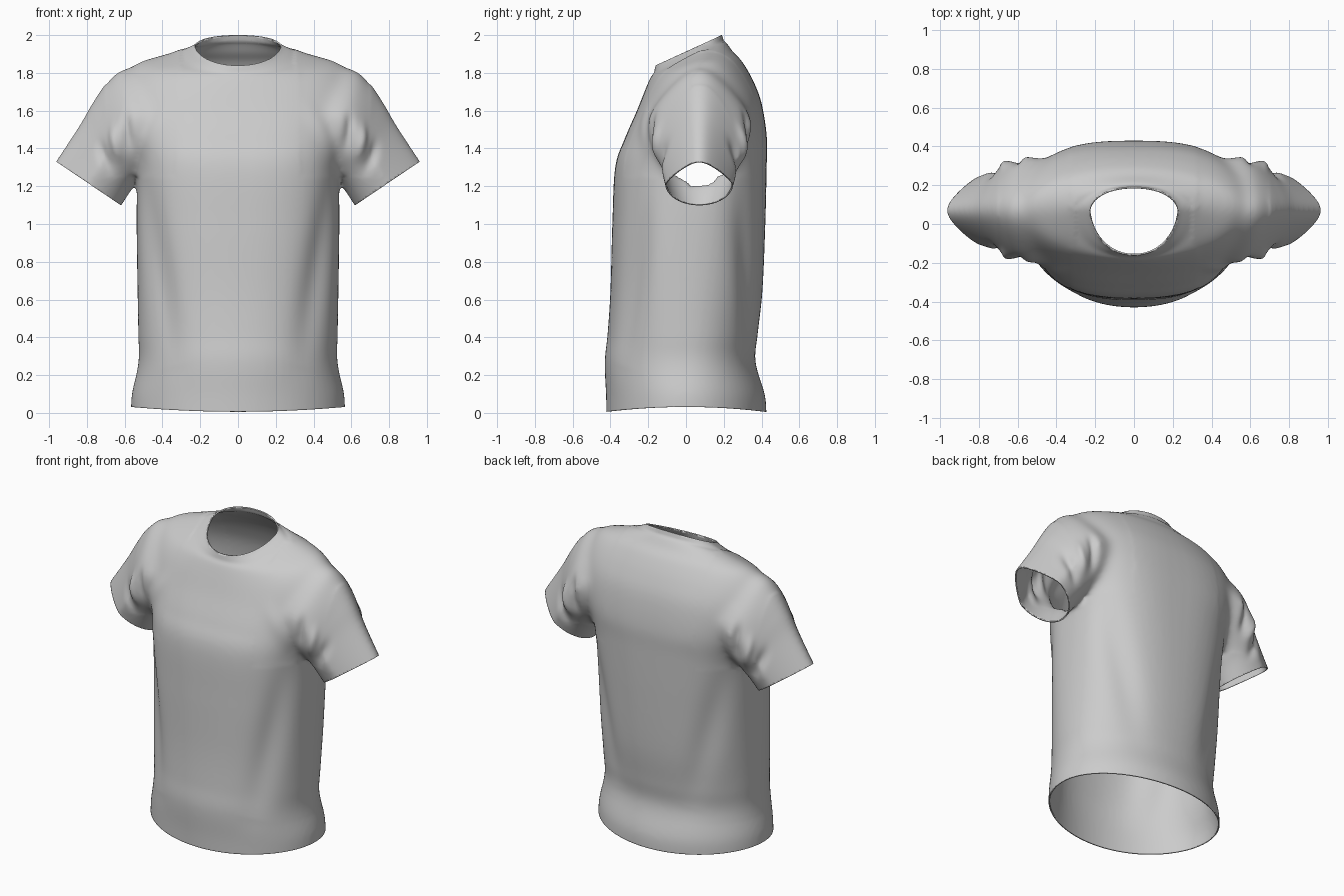
import bpy, bmesh, math
from mathutils import Vector

if "Cube" in bpy.data.objects:
    bpy.data.objects.remove(bpy.data.objects["Cube"])

N = 72


def spline(rows, steps=6):
    """Catmull-Rom interpolation through rows of ring parameters."""
    rows = [Vector(r) for r in rows]
    out = []
    for i in range(len(rows) - 1):
        p0, p1 = rows[max(i - 1, 0)], rows[i]
        p2, p3 = rows[i + 1], rows[min(i + 2, len(rows) - 1)]
        for k in range(steps):
            t = k / steps
            out.append(0.5 * (2 * p1 + (p2 - p0) * t
                              + (2 * p0 - 5 * p1 + 4 * p2 - p3) * t * t
                              + (3 * p1 - p0 - 3 * p2 + p3) * t ** 3))
    return out + [rows[-1]]


def power(v, e):
    return math.copysign(abs(v) ** (2 / e), v)


def loft(bm, rings):
    """Closed tube through the rings, capped at both ends."""
    loops = [[bm.verts.new(p) for p in r] for r in rings]
    faces = []
    for a, b in zip(loops, loops[1:]):
        for i in range(N):
            j = (i + 1) % N
            faces.append(bm.faces.new((a[i], a[j], b[j], b[i])))
    faces += [bm.faces.new(loops[0]), bm.faces.new(loops[-1])]
    bmesh.ops.recalc_face_normals(bm, faces=faces)


def torso_ring(q):
    hw, yf, yb, yc, zf, zs, zb, e = q
    pts = []
    for i in range(N):
        a = math.tau * i / N
        c, s = power(math.cos(a), e), power(math.sin(a), e)
        y_end, z_end = (yb, zb) if s > 0 else (yf, zf)
        pts.append((hw * c, yc + (y_end - yc) * abs(s), zs + (z_end - zs) * abs(s)))
    return pts


def sleeve_ring(q, side):
    """Teardrop section, narrow along the top edge."""
    xt, zt, xb, zb, yf, yb = q
    pts = []
    for i in range(N):
        a = math.tau * i / N
        c, s = math.cos(a), math.sin(a)
        pts.append((side * ((xt + xb) / 2 + (xt - xb) / 2 * c),
                    (yf + yb) / 2 + (yb - yf) / 2 * s * (1 - .45 * max(c, 0)),
                    (zt + zb) / 2 + (zt - zb) / 2 * c))
    return pts


# torso: half width, front y, back y, side y, front z, side z, back z, roundness
torso = [
    (.567, -.42, .425, 0, -.08, -.08, -.08, 2),
    (.562, -.423, .42, 0, .08, .08, .08, 2),
    (.527, -.43, .368, 0, .27, .27, .27, 2.1),
    (.528, -.415, .38, 0, .42, .42, .42, 2.15),
    (.532, -.40, .405, 0, .65, .65, .65, 2.25),
    (.537, -.39, .42, .01, 1.0, 1.0, 1.0, 2.45),
    (.537, -.375, .427, .04, 1.3, 1.3, 1.3, 2.7),
    (.565, -.325, .428, .07, 1.45, 1.45, 1.46, 2.75),
    (.605, -.26, .40, .08, 1.60, 1.62, 1.64, 2.5),
    (.605, -.22, .355, .08, 1.70, 1.755, 1.76, 2.2),
    (.545, -.195, .297, .08, 1.76, 1.85, 1.86, 2),
    (.43, -.18, .25, .08, 1.79, 1.885, 1.91, 2),
    (.32, -.17, .225, .08, 1.81, 1.915, 1.945, 2),
    (.236, -.164, .205, .08, 1.825, 1.945, 1.97, 2.1),
    (.210, -.16, .19, .08, 1.845, 1.97, 2.0, 2.1),
    (.200, -.16, .18, .08, 1.91, 2.03, 2.07, 2.1),
]
# sleeve: top x, top z, bottom x, bottom z, front y, back y
sleeve = [
    (.42, 1.78, .36, 1.38, -.17, .30),
    (.60, 1.825, .46, 1.29, -.205, .35),
    (.69, 1.755, .53, 1.23, -.195, .345),
    (.77, 1.64, .55, 1.20, -.165, .315),
    (.84, 1.52, .575, 1.165, -.14, .285),
    (.965, 1.33, .62, 1.095, -.11, .25),
    (.999, 1.28, .654, 1.045, -.10, .24),
]

bm = bmesh.new()
loft(bm, [torso_ring(q) for q in spline(torso)])
for side in (1, -1):
    loft(bm, [sleeve_ring(q, side) for q in spline(sleeve)])
mesh = bpy.data.meshes.new("shirt")
bm.to_mesh(mesh)
bm.free()
shirt = bpy.data.objects.new("shirt", mesh)
bpy.context.collection.objects.link(shirt)

# fuse torso and sleeves into one skin
rm = shirt.modifiers.new("fuse", 'REMESH')
rm.mode = 'VOXEL'
rm.voxel_size = 0.013
fused = bpy.data.meshes.new_from_object(
    shirt.evaluated_get(bpy.context.evaluated_depsgraph_get()))
shirt.modifiers.clear()
shirt.data = fused

bm = bmesh.new()
bm.from_mesh(fused)


def smooth(verts, times):
    for _ in range(times):
        bmesh.ops.smooth_vert(bm, verts=verts, factor=0.5,
                              use_axis_x=True, use_axis_y=True, use_axis_z=True)


# relax everything a little, the shoulder joints more
smooth(bm.verts[:], 5)
smooth([v for v in bm.verts if .33 < abs(v.co.x) < .70 and v.co.z > 1.25], 35)
bm.normal_update()

# cloth folds, mirrored: start, end, radius, height
folds = [
    ((.56, -.2, 1.30), (.62, -.2, 1.68), .030, -.024),
    ((.61, -.18, 1.25), (.71, -.16, 1.62), .030, .022),
    ((.65, -.16, 1.22), (.79, -.12, 1.52), .030, -.020),
    ((.57, .33, 1.28), (.63, .34, 1.68), .030, -.024),
    ((.62, .32, 1.24), (.72, .30, 1.62), .030, .022),
    ((.66, .29, 1.20), (.80, .25, 1.52), .030, -.020),
    ((.50, -.22, 1.25), (.34, -.33, .25), .090, -.025),
    ((.48, .29, 1.25), (.28, .37, .30), .090, -.022),
    ((.54, -.20, 1.34), (.36, -.27, 1.68), .050, .012),
]
folds = [(Vector(a), Vector(b) - Vector(a), r, h) for a, b, r, h in folds]
neck_co, neck_no = Vector((0, -.16, 1.84)), Vector((0, -.16, .35)).normalized()
moves = []
for v in bm.verts:
    p = Vector((abs(v.co.x), v.co.y, v.co.z))
    d = 0
    for a, ab, r, h in folds:
        t = min(max((p - a).dot(ab) / ab.length_squared, 0), 1)
        fade = .15 + .85 * math.sin(math.pi * t)
        d += h * fade * math.exp(-((p - a - ab * t).length / r) ** 2)
    # stitched groove below the collar
    if p.x < .3 and p.z > 1.75:
        d -= .004 * math.exp(-(((p - neck_co).dot(neck_no) + .03) / .01) ** 2)
    moves.append(v.normal * d)
for v, m in zip(bm.verts, moves):
    v.co += m


def cut(co, no, inside):
    """Trim an opening: drop everything past the plane in one region."""
    faces = [f for f in bm.faces if all(inside(v.co) for v in f.verts)]
    edges = {e for f in faces for e in f.edges}
    verts = {v for f in faces for v in f.verts}
    bmesh.ops.bisect_plane(bm, geom=list(verts) + list(edges) + faces, dist=1e-5,
                           plane_co=co, plane_no=no, clear_outer=True)


# openings: hem, neck and both cuffs
cut((0, 0, 0), (0, 0, -1), lambda p: p.z < .3)
cut(neck_co, neck_no, lambda p: abs(p.x) < .3 and p.z > 1.75)
for side in (1, -1):
    cut((side * .962, 0, 1.33), (side * .56, 0, -.83),
        lambda p: p.x * side > .575 and p.z > .9)

# hem rises slightly at the sides
for v in bm.verts:
    if v.co.z < .2:
        v.co.z += (.006 + .025 * (v.co.x / .56) ** 2) * (1 - v.co.z / .2)
bm.to_mesh(fused)
bm.free()

# fabric thickness
sol = shirt.modifiers.new("fabric", 'SOLIDIFY')
sol.thickness = 0.008
sol.offset = -1

bpy.context.view_layer.objects.active = shirt
shirt.select_set(True)
bpy.ops.object.shade_smooth_by_angle(angle=math.radians(50))
